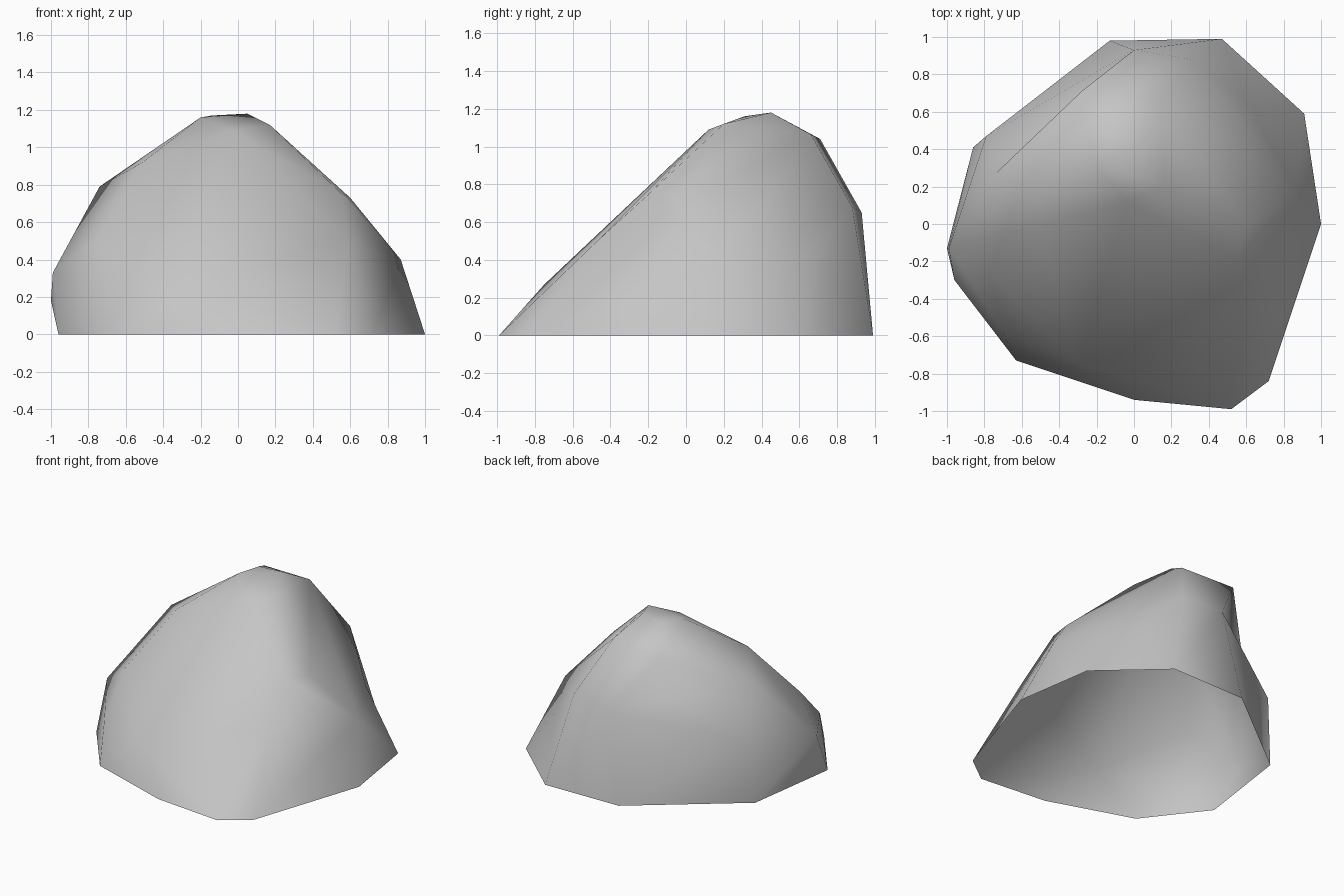
import bpy
import bmesh

cube = bpy.data.objects.get("Cube")
if cube:
    bpy.data.objects.remove(cube, do_unlink=True)

# Grey stone colour
stone = bpy.data.materials.new("stone_grey")
stone.use_nodes = True
colour = (0.56, 0.56, 0.56, 1)
stone.diffuse_color = colour
stone.node_tree.nodes["Principled BSDF"].inputs["Base Color"].default_value = colour

# Outline where the boulder meets the ground
rim = [(1, 0), (.72, -.84), (.52, -.99), (0, -.94), (-.63, -.73),
       (-.96, -.3), (-.86, .41), (.47, .99)]

# Corners of the flanks, then of the crown
flanks = [(-1, -.13, .18), (-.99, -.13, .33), (-.7, -.58, .25), (-.74, -.3, .52),
          (-.3, -.75, .27), (-.51, 0, .92), (.59, -.47, .5), (.55, -.19, .755),
          (.6, 0, .73), (.87, .18, .4), (-.74, .27, .79)]
crown = [(.05, .45, 1.18), (-.14, .45, 1.17), (-.2, .31, 1.16), (-.03, .12, 1.09),
         (.17, .2, 1.12), (.13, .66, 1.065)]

# Corners at the back, where the shell has shallow hollows
back = {"shoulder": (-.28, .71, 1.04), "ledge": (0, .93, .65), "side": (-.79, .47, .47),
        "brow": (.31, .88, .68), "foot_right": (-.13, .98, 0), "foot_left": (.91, .59, 0)}

# Wrap the corners in a faceted shell
bm = bmesh.new()
for corner in [(x, y, 0) for x, y in rim] + flanks + crown:
    bm.verts.new(corner)
named = {name: bm.verts.new(corner) for name, corner in back.items()}
bmesh.ops.convex_hull(bm, input=bm.verts[:])
loose = [v for v in bm.verts if not v.link_faces]
bmesh.ops.delete(bm, geom=loose, context="VERTS")

# Turn ridges across their two facets to sink the back right hollow
for a, b in [("shoulder", "foot_right"), ("shoulder", "side")]:
    ridge = bm.edges.get((named[a], named[b]))
    if ridge:
        bmesh.utils.edge_rotate(ridge)

# Bend the back left ridge slightly inwards
ridge = bm.edges.get((named["brow"], named["foot_left"]))
if ridge:
    split = bmesh.ops.subdivide_edges(bm, edges=[ridge], cuts=1)
    for item in split["geom_inner"]:
        if isinstance(item, bmesh.types.BMVert):
            item.co = (.6, .65, .4)
bmesh.ops.triangulate(bm, faces=bm.faces[:])
bmesh.ops.recalc_face_normals(bm, faces=bm.faces[:])

# Open underside
base = [f for f in bm.faces if all(v.co.z < 0.001 for v in f.verts)]
bmesh.ops.delete(bm, geom=base, context="FACES")
for face in bm.faces:
    face.smooth = True

mesh = bpy.data.meshes.new("boulder")
bm.to_mesh(mesh)
bm.free()
mesh.materials.append(stone)
boulder = bpy.data.objects.new("boulder", mesh)
bpy.context.collection.objects.link(boulder)
